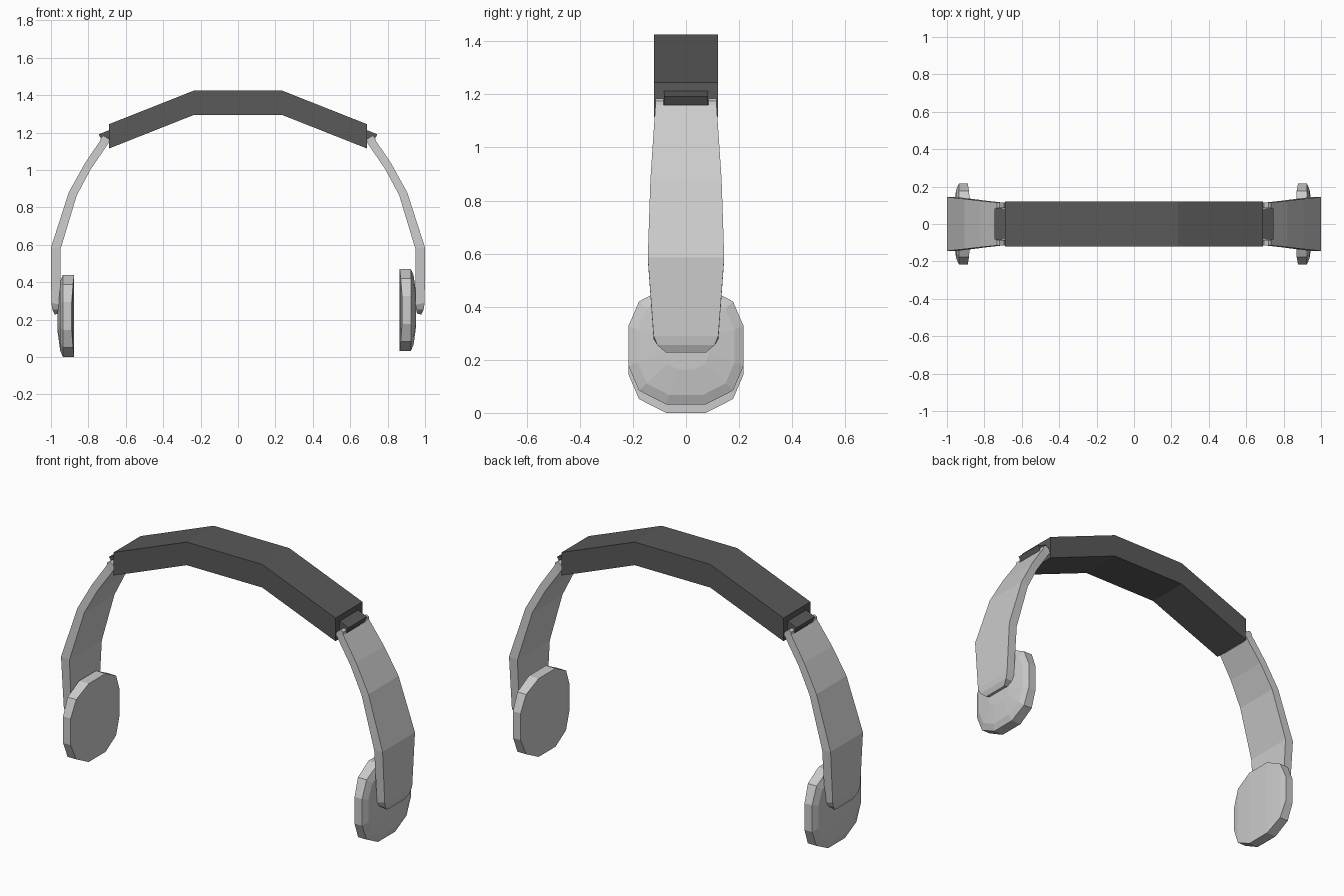
import bpy, bmesh

if "Cube" in bpy.data.objects:
    bpy.data.objects.remove(bpy.data.objects["Cube"])

dark = bpy.data.materials.new("dark_plastic")
dark.diffuse_color = (0.1, 0.1, 0.1, 1)
dark.use_nodes = True
dark.node_tree.nodes["Principled BSDF"].inputs["Base Color"].default_value = dark.diffuse_color


def make(name, verts, faces, mat=None):
    me = bpy.data.meshes.new(name)
    me.from_pydata(verts, [], faces)
    bm = bmesh.new()
    bm.from_mesh(me)
    bmesh.ops.recalc_face_normals(bm, faces=bm.faces)
    bm.to_mesh(me)
    bm.free()
    ob = bpy.data.objects.new(name, me)
    bpy.context.collection.objects.link(ob)
    if mat:
        me.materials.append(mat)
    return ob


def loft(name, rings, mat=None):
    """Skin equal-sized closed rings and cap both ends."""
    n = len(rings[0])
    verts = [v for r in rings for v in r]
    faces = [(k*n + i, k*n + (i+1) % n, (k+1)*n + (i+1) % n, (k+1)*n + i)
             for k in range(len(rings)-1) for i in range(n)]
    faces += [tuple(range(n)), tuple(range((len(rings)-1)*n, len(rings)*n))]
    return make(name, verts, faces, mat)


def section(s, outer, inner, y0, y1):
    (ox, oz), (ix, iz) = outer, inner
    return [(s*ox, y0, oz), (s*ox, y1, oz), (s*ix, y1, iz), (s*ix, y0, iz)]


# Headband: faceted arch of constant height
band = [(-0.69, 1.245), (-0.235, 1.425), (0.235, 1.425), (0.69, 1.245)]
loft("headband", [section(1, (x, z), (x, z - 0.13), -0.12, 0.12) for x, z in band], dark)

# Arm: outer point, inner point, half width
arm = [((0.735, 1.16), (0.705, 1.125), 0.115),
       ((0.822, 1.03), (0.787, 1.005), 0.124),
       ((0.905, 0.88), (0.862, 0.865), 0.134),
       ((1.0, 0.585), (0.948, 0.58), 0.144),
       ((0.998, 0.29), (0.95, 0.28), 0.122),
       ((0.993, 0.255), (0.952, 0.255), 0.108),
       ((0.98, 0.227), (0.957, 0.233), 0.075)]
tip = [((0.718, 1.184), (0.694, 1.168)), ((0.733, 1.175), (0.69, 1.148)), arm[0][:2]]

# Ear cup outline: columns of (y, half height)
cols = [(-0.217, 0.075), (-0.177, 0.168), (-0.075, 0.22),
        (0.075, 0.22), (0.177, 0.168), (0.217, 0.075)]


def ear_cup(name, s, x0, zc):
    outline = [(y, h) for y, h in cols] + [(y, -h) for y, h in reversed(cols)]
    pad = [(s*(x0 + (0.013 if abs(y) > 0.2 else 0.006 if abs(y) > 0.1 else 0)), y, zc + h)
           for y, h in outline]
    rim = [(s*(x0 + 0.06), y, zc + h) for y, h in outline]
    mid = [(s*(x0 + 0.075), y*0.84, zc + h*0.84) for y, h in outline]
    back = [(s*(x0 + 0.088), y*0.4, zc + h*0.4) for y, h in outline]
    faces = [(k*12 + i, k*12 + (i+1) % 12, k*12 + 12 + (i+1) % 12, k*12 + 12 + i)
             for k in range(3) for i in range(12)]
    faces += [(i, i+1, 10-i, 11-i) for i in range(5)] + [tuple(range(36, 48))]
    make(name, pad + rim + mid + back, faces)


for side, s in (("left", -1), ("right", 1)):
    loft(side + "_arm", [section(s, o, i, -w, w) for o, i, w in arm])
    # Fork prongs either side of the hinge
    for end, y0, y1 in (("front", -0.115, -0.085), ("back", 0.085, 0.115)):
        loft(f"{side}_{end}_prong", [section(s, o, i, y0, y1) for o, i in tip])
    # Hinge plug joining band and arm
    loft(side + "_hinge", [section(s, (0.66, 1.225), (0.64, 1.18), -0.082, 0.082),
                           section(s, (0.745, 1.191), (0.725, 1.155), -0.082, 0.082)], dark)

# The right cup sits slightly higher and further in
ear_cup("left_ear_cup", -1, 0.876, 0.22)
ear_cup("right_ear_cup", 1, 0.864, 0.252)
